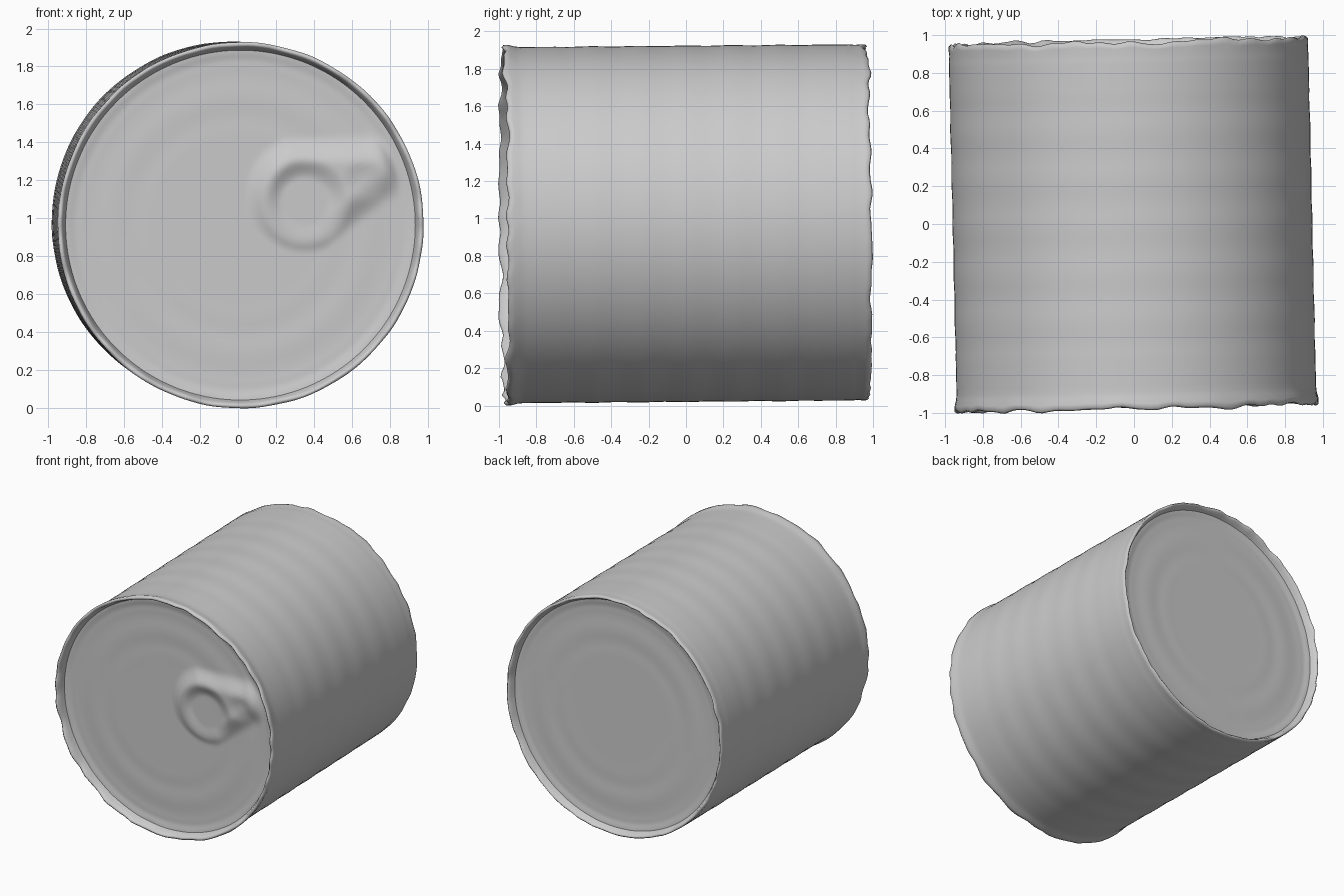
import bpy, bmesh, math
from mathutils import Vector, Matrix, noise

if "Cube" in bpy.data.objects:
    bpy.data.objects.remove(bpy.data.objects["Cube"])

SEG = 160
CZ = 0.975                                  # height of the can axis
TILT = Matrix.Translation((-0.008, 0, CZ)) @ Matrix.Rotation(0.023, 4, 'Z') @ Matrix.Rotation(0.008, 4, 'X')


def smooth(a, b, t):
    t = max(0.0, min(1.0, (t - a) / (b - a)))
    return t * t * (3 - 2 * t)


def tab_height(x, z):
    # pull tab: tapered capsule blended softly out of the lid, with a finger dimple
    p, a, b = Vector((x, z)), Vector((0.34, 1.14)), Vector((0.7, 1.27))
    d = b - a
    t = max(0.0, min(1.0, (p - a).dot(d) / d.dot(d)))
    edge = (p - a - d * t).length - (0.24 - 0.13 * t)
    h = 0.05 * (1 - smooth(-0.08, 0.08, edge))
    h -= 0.04 * (1 - smooth(0.12, 0.24, (p - Vector((0.34, 1.10))).length))
    h -= 0.014 * (1 - smooth(0.02, 0.12, (p - Vector((0.65, 1.21))).length))
    return max(h, 0) * (1 - smooth(0.82, 0.91, math.hypot(x, z - CZ)))


def revolve(name, profile, bump=None, wobble=0.0):
    # spin (radius, y, wobble weight) around the y axis
    bm = bmesh.new()
    rings = []
    for r, y, w in profile:
        ring = []
        for i in range(SEG):
            a = 2 * math.pi * i / SEG
            x, z = r * math.cos(a), r * math.sin(a)
            rr = 1 + 0.15 * wobble * w * noise.noise(Vector((x * 7, y * 2, z * 7)))
            yy = y + wobble * w * noise.noise(Vector((x * 9 + 5, y, z * 9)))
            if bump:
                yy -= bump(x, z + CZ)
            ring.append(bm.verts.new((x * rr, yy, z * rr)))
        rings.append(ring)
    for p, q in zip(rings, rings[1:]):
        for i in range(SEG):
            j = (i + 1) % SEG
            bm.faces.new((p[i], p[j], q[j], q[i]))
    if profile[0][0] < 0.05:
        bm.faces.new(rings[0])
    bm.transform(TILT)
    bmesh.ops.recalc_face_normals(bm, faces=bm.faces)
    me = bpy.data.meshes.new(name)
    bm.to_mesh(me)
    bm.free()
    ob = bpy.data.objects.new(name, me)
    bpy.context.collection.objects.link(ob)
    # smooth shading, normals pointing away from the can's centre
    c = Vector((0, 0, CZ))
    if sum((f.center - c).dot(f.normal) * f.area for f in me.polygons) < 0:
        me.flip_normals()
    for f in me.polygons:
        f.use_smooth = True
    return ob


# faintly ribbed wall with a rim at each end
front_rim = [(0.921, -0.910, 0.1), (0.930, -0.935, 0.4), (0.940, -0.965, 1), (0.952, -0.974, 1),
             (0.964, -0.964, 1), (0.963, -0.94, 0.6), (0.955, -0.91, 0.1)]
wall = [(0.952 + 0.0015 * math.cos(2 * math.pi * 4 * y) * (abs(y) < 0.7), y, 0)
        for y in [-0.88 + 1.76 * k / 56 for k in range(57)]]
back_rim = [(0.949, 0.91, 0.1), (0.952, 0.94, 0.6), (0.951, 0.962, 1), (0.941, 0.972, 1),
            (0.930, 0.962, 1), (0.920, 0.938, 0.4), (0.911, 0.918, 0.1)]
can = revolve("can_wall", front_rim + wall + back_rim, wobble=0.022)


# recessed lids with faint rings and a small fillet up to the rim
def lid(radius, y, sign, rise):
    out = []
    for k in range(61):
        r = 0.01 + (radius - 0.01) * k / 60
        ripple = 0.0015 * math.cos(r * 28) * smooth(0.4, 0.6, r) * (1 - smooth(0.8, 0.86, r))
        fillet = rise * smooth(radius - 0.06, radius, r)
        out.append((r, y + sign * (ripple + fillet), 0.1 * (k == 60)))
    return out


front = revolve("front_lid_with_pull_tab", lid(0.921, -0.900, -1, 0.010), tab_height, 0.022)
back = revolve("back_lid", lid(0.911, 0.908, 1, 0.010), None, 0.022)

# stand on the ground
low = min(v.co.z for v in can.data.vertices)
for ob in (can, front, back):
    ob.data.transform(Matrix.Translation((0, 0, -low)))
